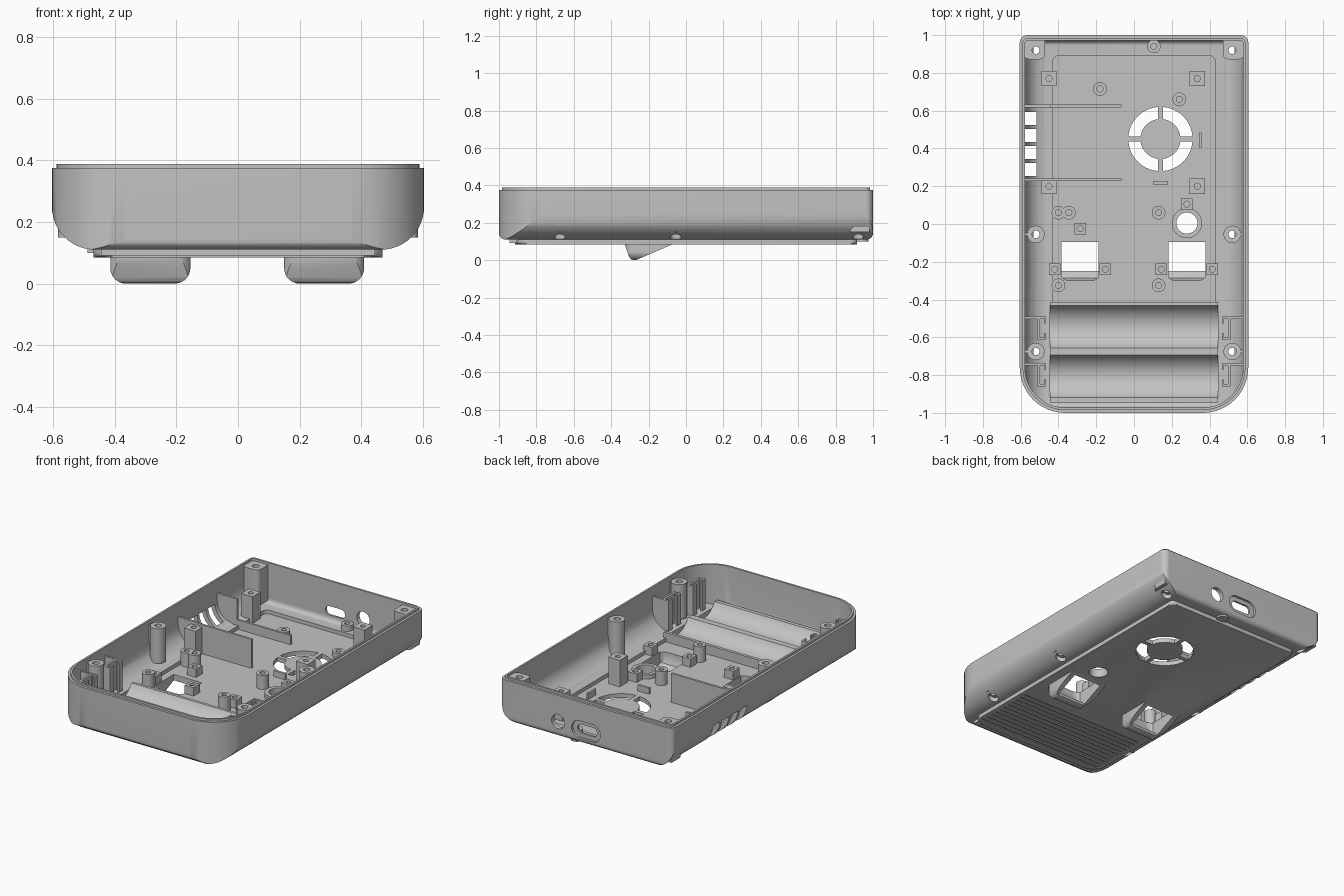
import bpy, bmesh, math

cube = bpy.data.objects.get("Cube")
if cube:
    bpy.data.objects.remove(cube, do_unlink=True)

grey = bpy.data.materials.new("plain grey")
grey.use_nodes = True
grey.diffuse_color = (0.55, 0.55, 0.55, 1)
grey.node_tree.nodes["Principled BSDF"].inputs["Base Color"].default_value = grey.diffuse_color
parts = []


def rrect(u0, v0, u1, v1, low=0, high=None, n=8):
    """Rounded rectangle; low and high are the corner radii at v0 and v1."""
    high = low if high is None else high
    corners = [(u1, v1, -1, -1, high, 0), (u0, v1, 1, -1, high, 1),
               (u0, v0, 1, 1, low, 2), (u1, v0, -1, 1, low, 3)]
    pts = []
    for u, v, du, dv, r, quarter in corners:
        for i in range(n + 1 if r else 1):
            a = (quarter + i / n) * math.pi / 2
            pts.append((u + r * (du + math.cos(a)) if r else u,
                        v + r * (dv + math.sin(a)) if r else v))
    return pts


def circle(u, v, r, n=40):
    return [(u + r * math.cos(2 * math.pi * i / n), v + r * math.sin(2 * math.pi * i / n))
            for i in range(n)]


def prism(name, pts, lo, hi, axis="Z", bevel=0):
    """Extrude a flat profile along an axis, optionally rounding the low rim."""
    place = {"X": lambda u, v, w: (w, u, v), "Y": lambda u, v, w: (u, w, v),
             "Z": lambda u, v, w: (u, v, w)}[axis]
    bm = bmesh.new()
    a = [bm.verts.new(place(u, v, lo)) for u, v in pts]
    b = [bm.verts.new(place(u, v, hi)) for u, v in pts]
    base = bm.faces.new(a)
    bm.faces.new(b)
    for i in range(len(pts)):
        j = (i + 1) % len(pts)
        bm.faces.new((a[i], a[j], b[j], b[i]))
    if bevel:
        bmesh.ops.bevel(bm, geom=list(base.edges), offset=bevel, segments=3,
                        profile=0.5, affect="EDGES")
    bmesh.ops.recalc_face_normals(bm, faces=bm.faces)
    mesh = bpy.data.meshes.new(name)
    bm.to_mesh(mesh)
    bm.free()
    mesh.materials.append(grey)
    ob = bpy.data.objects.new(name, mesh)
    bpy.context.collection.objects.link(ob)
    parts.append(ob)
    return ob


def combine(target, tool, op="DIFFERENCE"):
    """Apply a boolean and discard the tool object."""
    mod = target.modifiers.new("bool", "BOOLEAN")
    mod.operation, mod.solver, mod.object = op, "EXACT", tool
    bpy.context.view_layer.update()
    deps = bpy.context.evaluated_depsgraph_get()
    mesh = bpy.data.meshes.new_from_object(target.evaluated_get(deps))
    target.modifiers.clear()
    target.data = mesh
    parts.remove(tool)
    bpy.data.objects.remove(tool, do_unlink=True)
    return target


def rounded_solid(name, x, y, z0, top, side_r, front_r, rear_r, end_r):
    """Solid rounded differently in plan, across and lengthwise."""
    ob = prism(name, rrect(-x, z0, x, 0.7, side_r, 0, 12), -1.2, 1.2, "Y")
    plan = rrect(-x, -y, x, y, front_r, rear_r, 12)
    combine(ob, prism("plan", plan, 0, top), "INTERSECT")
    ends = rrect(-y, z0 + 0.0005, y, 0.8, end_r, 0)
    return combine(ob, prism("ends", ends, -1, 1, "X"), "INTERSECT")


# Outer shell with lip and base plate
shell = rounded_solid("case_shell", 0.605, 1.0, 0.11, 0.375, 0.14, 0.24, 0.04, 0.035)
combine(shell, prism("lip", rrect(-0.59, -0.985, 0.59, 0.985, 0.225, 0.028, 12), 0.3, 0.388), "UNION")
combine(shell, prism("base_plate", rrect(-0.47, -0.915, 0.47, 0.915, 0.06, 0.03), 0.085, 0.15,
                     bevel=0.015), "UNION")

# Sensor hoods under the base
for x in (-0.285, 0.28):
    hood = prism("hood", rrect(x - 0.13, 0, x + 0.13, 0.12, 0.05, 0), -0.4, 0, "Y")
    side = [(-0.325, 0.12), (-0.325, 0.08), (-0.305, 0.02), (-0.295, 0.005), (-0.28, 0),
            (-0.262, 0.003), (-0.06, 0.09), (-0.06, 0.12)]
    combine(hood, prism("side", side, -1, 1, "X"), "INTERSECT")
    plan = rrect(x - 0.135, -0.33, x + 0.135, 0, 0.06, 0)
    combine(hood, prism("plan", plan, -0.1, 0.2), "INTERSECT")
    combine(shell, hood, "UNION")

# Hollow, floor recess and battery recess
combine(shell, rounded_solid("hollow", 0.578, 0.972, 0.135, 0.6, 0.12, 0.213, 0.02, 0.03))
combine(shell, prism("recess", rrect(-0.43, -0.5, 0.43, 0.89, 0, 0.03), 0.112, 0.3))
combine(shell, prism("battery_recess", rrect(-0.445, -0.945, 0.445, -0.412), 0.093, 0.3))

# Hood windows
for x in (-0.285, 0.28):
    side = [(-0.3, 0.25), (-0.3, 0.08), (-0.285, 0.045), (-0.25, 0.025), (-0.25, -0.1),
            (-0.095, -0.1), (-0.095, 0.25)]
    window = prism("window", side, x - 0.098, x + 0.098, "X")
    plan = rrect(x - 0.12, -0.301, x + 0.12, 0, 0.07, 0)
    combine(window, prism("plan", plan, -0.2, 0.3), "INTERSECT")
    combine(shell, window)

# Fan grille opening
fan = prism("fan", circle(0.14, 0.45, 0.17, 56), 0, 0.3)
combine(fan, prism("hub", circle(0.14, 0.45, 0.106, 56), -0.1, 0.4))
combine(fan, prism("spoke", rrect(-0.1, 0.437, 0.4, 0.463), -0.1, 0.4))
combine(fan, prism("spoke", rrect(0.127, 0.2, 0.153, 0.7), -0.1, 0.4))
combine(shell, fan)

# Round hole, side vents and rear ports
combine(shell, prism("hole", circle(0.28, 0.005, 0.056), 0, 0.3))
for i in range(4):
    y = 0.255 + i * 0.09
    combine(shell, prism("vent", rrect(-0.7, y, -0.515, y + 0.068), 0.09, 0.24))
combine(shell, prism("round_port", circle(0.195, 0.21, 0.045), 0.9, 1.1, "Y"))
combine(shell, prism("slot_recess", rrect(-0.1, 0.145, 0.1, 0.255, 0.054), 0.985, 1.1, "Y"))
combine(shell, prism("slot", rrect(-0.068, 0.172, 0.068, 0.228, 0.027), 0.9, 1.1, "Y"))

# Grooves under the battery bay
for i in range(11):
    y = -0.87 + i * 0.038
    combine(shell, prism("groove", rrect(-0.44, y, 0.44, y + 0.012), 0.05, 0.09))

# Screw columns with through holes
for s, label in ((1, "left"), (-1, "right")):
    x = s * 0.52
    for y in (0.92, -0.055, -0.675):
        combine(shell, prism("counterbore", circle(x, y, 0.03), 0, 0.16))
        if y > 0.5:
            a, b = sorted((s * 0.47, s * 0.585))
            column = prism(label + "_corner_column", rrect(a, 0.872, b, 0.982, 0.03, 0), 0.15, 0.374)
        else:
            column = prism(label + "_screw_column", circle(x, y, 0.046), 0.15, 0.37)
            a, b = sorted((s * 0.55, s * 0.585))
            prism(label + "_column_rib", rrect(a, y - 0.007, b, y + 0.007), 0.2, 0.365)
        combine(column, prism("bore", circle(x, y, 0.02, 24), 0, 0.5))

    # Battery contact clips and their ribs
    for y in (-0.552, -0.798):
        for u0, u1, v0, v1 in ((0.498, 0.512, -0.063, 0.063), (0.465, 0.512, 0.049, 0.063),
                               (0.465, 0.512, -0.063, -0.049), (0.465, 0.475, 0.025, 0.063),
                               (0.465, 0.475, -0.063, -0.025)):
            a, b = sorted((s * u0, s * u1))
            prism(label + "_contact_clip", rrect(a, y + v0, b, y + v1), 0.14, 0.33)
        rib = [(s * 0.505, 0.15), (s * 0.55, 0.17), (s * 0.585, 0.23), (s * 0.585, 0.33), (s * 0.505, 0.33)]
        prism(label + "_clip_rib", rib, y + 0.05, y + 0.062, "Y")

# Battery cradle with two round troughs
cradle = [(-0.945, 0.091), (-0.945, 0.17)]
for centre in (-0.807, -0.543):
    for i in range(21):
        a = math.radians(-154 + i * 6.4)
        cradle.append((centre + 0.125 * math.cos(a), 0.225 + 0.125 * math.sin(a)))
cradle += [(-0.412, 0.17), (-0.412, 0.091)]
prism("battery_cradle", cradle, -0.445, 0.445, "X")

# Standoffs: x, y, top height
for x in (-0.45, 0.335):
    for y in (0.77, 0.2):
        post = prism("board_post", rrect(x - 0.04, y - 0.04, x + 0.04, y + 0.04), 0.1, 0.28)
        combine(post, prism("bore", circle(x, y, 0.016, 16), 0.2, 0.4))
for x, y, top in ((-0.18, 0.715, 0.14), (0.24, 0.66, 0.14), (0.105, 0.94, 0.17), (-0.4, 0.06, 0.2),
                  (-0.345, 0.06, 0.2), (0.13, 0.06, 0.2), (-0.4, -0.325, 0.21), (0.13, -0.325, 0.21)):
    post = prism("round_standoff", circle(x, y, 0.036, 28), 0.1, top)
    combine(post, prism("bore", circle(x, y, 0.016, 16), top - 0.03, 0.4))
for x, y in ((-0.285, -0.025), (0.28, 0.105), (-0.42, -0.24), (-0.152, -0.24), (0.145, -0.24), (0.415, -0.24)):
    post = prism("square_standoff", rrect(x - 0.031, y - 0.031, x + 0.031, y + 0.031), 0.1, 0.165)
    combine(post, prism("bore", circle(x, y, 0.016, 16), 0.14, 0.4))
collar = prism("hole_collar", circle(0.28, 0.005, 0.08), 0.1, 0.14)
combine(collar, prism("bore", circle(0.28, 0.005, 0.056), 0, 0.3))

# Partition walls beside the vents, and small locating tabs
for y, top in ((0.625, 0.17), (0.235, 0.295)):
    wall = [(-0.585, 0.3), (-0.585, 0.22), (-0.53, 0.155), (-0.43, 0.125), (-0.42, 0.105),
            (-0.065, 0.105), (-0.065, top), (-0.44, top), (-0.44, 0.3)]
    prism("partition_wall", wall, y - 0.007, y + 0.007, "Y")
prism("side_tab", rrect(0.345, 0.405, 0.358, 0.485), 0.1, 0.15)
prism("front_tab", rrect(0.1, 0.21, 0.18, 0.225), 0.1, 0.15)

# Smooth curved surfaces, keep edges crisp
bpy.ops.object.select_all(action="DESELECT")
for ob in parts:
    ob.select_set(True)
bpy.context.view_layer.objects.active = shell
bpy.ops.object.shade_smooth_by_angle(angle=math.radians(30))
